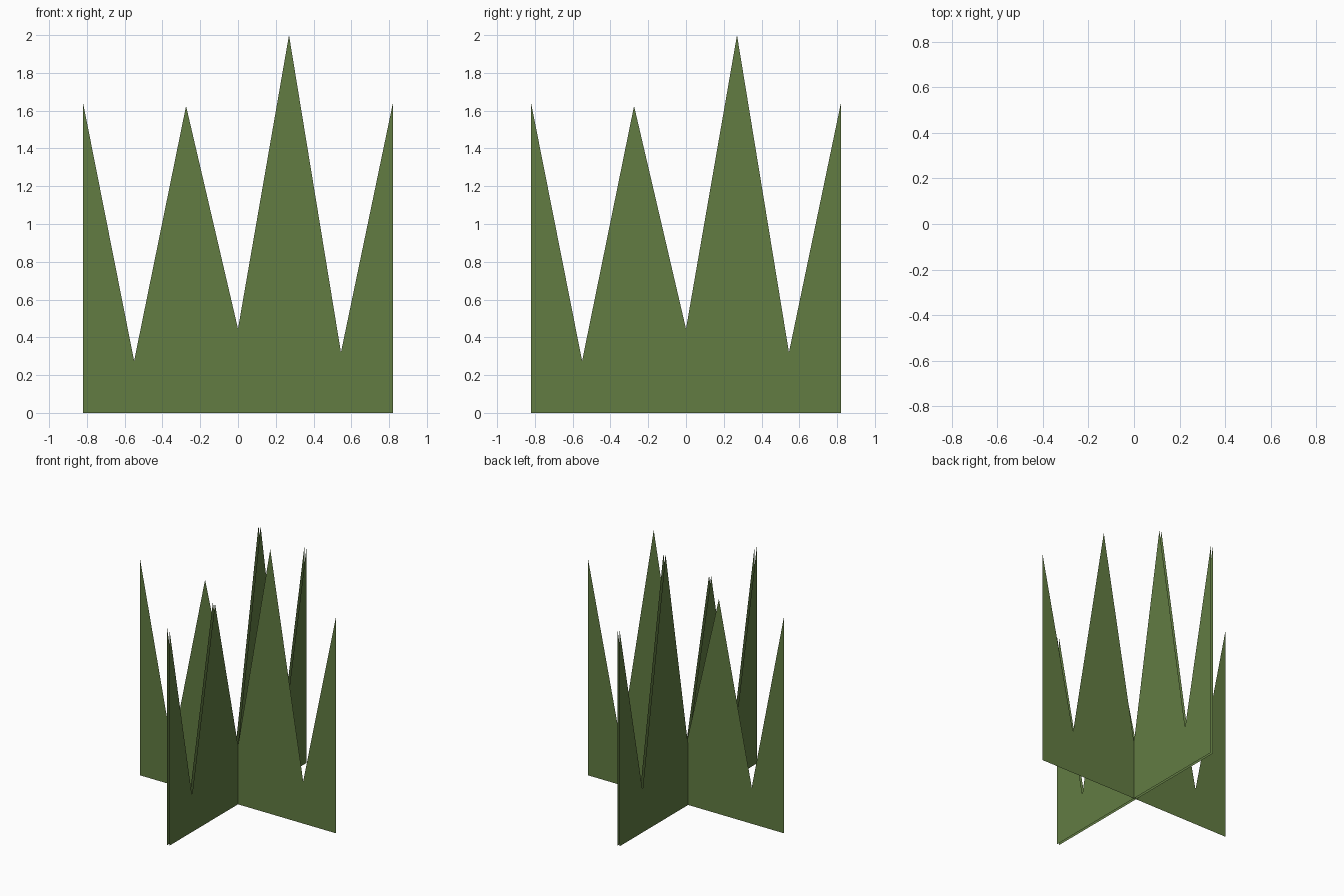
import bpy, bmesh

if "Cube" in bpy.data.objects:
    bpy.data.objects.remove(bpy.data.objects["Cube"])

# Jagged top edge of the grass: (across, up)
TOP = [(-0.82, 1.64), (-0.55, 0.275), (-0.275, 1.625), (0, 0.445),
       (0.27, 2.0), (0.545, 0.32), (0.82, 1.64)]

mat = bpy.data.materials.new("grass_green")
mat.diffuse_color = (0.122, 0.202, 0.055, 1)
mat.use_nodes = True
mat.node_tree.nodes["Principled BSDF"].inputs["Base Color"].default_value = mat.diffuse_color


def grass_sheet(name, place):
    """Flat sheet of strips under the jagged edge; place maps (across, up) to 3D."""
    bm = bmesh.new()
    low = [bm.verts.new(place(u, 0)) for u, z in TOP]
    high = [bm.verts.new(place(u, z)) for u, z in TOP]
    for i in range(len(TOP) - 1):
        bm.faces.new((low[i], low[i + 1], high[i + 1], high[i]))
    mesh = bpy.data.meshes.new(name)
    bm.to_mesh(mesh)
    bm.free()
    mesh.materials.append(mat)
    obj = bpy.data.objects.new(name, mesh)
    bpy.context.collection.objects.link(obj)


# Sheet facing the front
grass_sheet("grass_sheet_across", lambda u, z: (u, 0, z))

# Close pair of sheets running front to back
for side, x in (("left", -0.018), ("right", 0.0)):
    grass_sheet(f"grass_sheet_deep_{side}", lambda u, z, x=x: (x, u, z))
